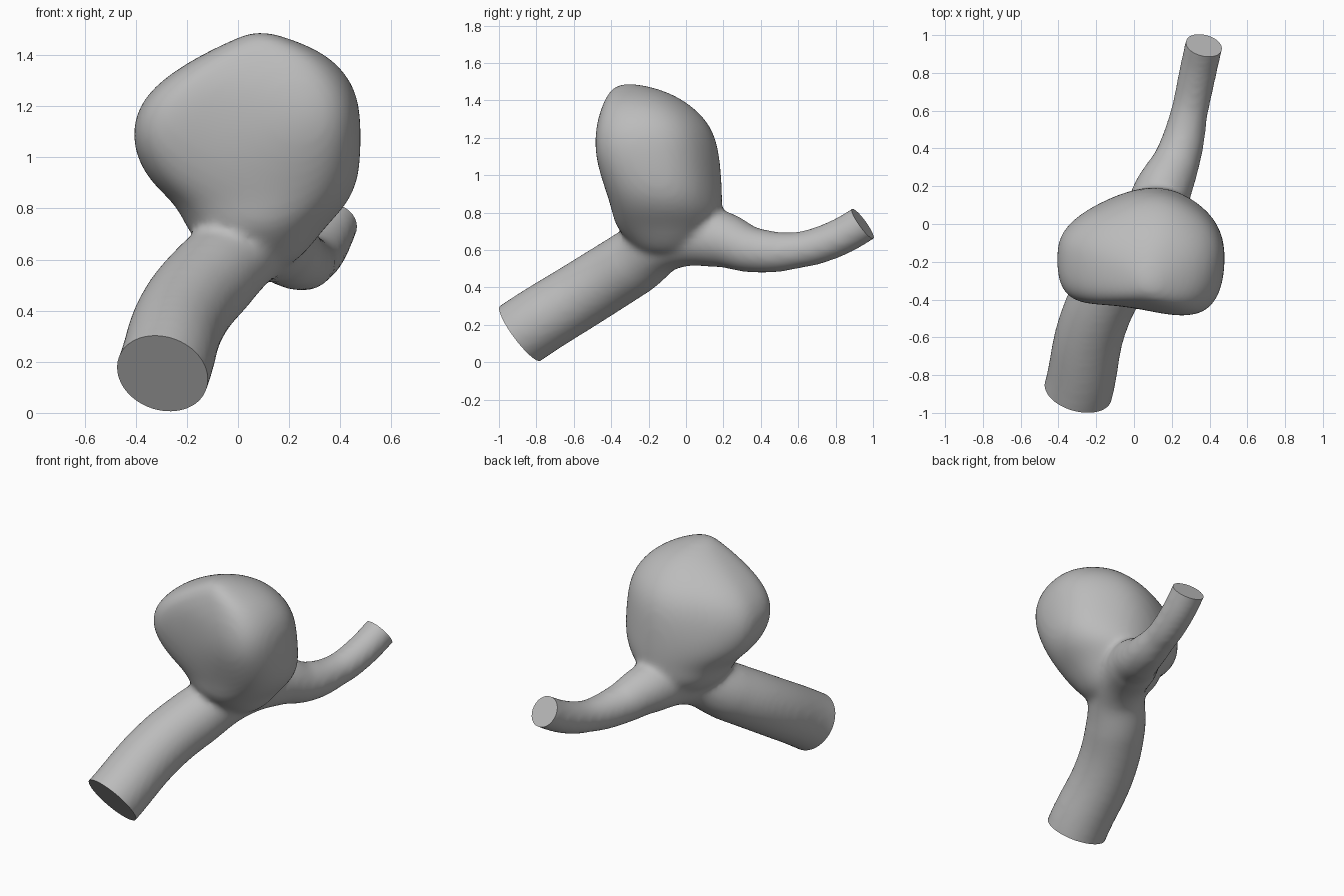
import bpy, bmesh, math
from mathutils import Vector

cube = bpy.data.objects.get("Cube")
if cube:
    bpy.data.objects.remove(cube)

grey = bpy.data.materials.new("plain grey")
grey.use_nodes = True
colour = (0.5, 0.5, 0.5, 1)
grey.diffuse_color = colour
grey.node_tree.nodes["Principled BSDF"].inputs["Base Color"].default_value = colour


def link(name, data):
    obj = bpy.data.objects.new(name, data)
    bpy.context.collection.objects.link(obj)
    return obj


def baked(obj):
    """Mesh of an object with its modifiers applied."""
    deps = bpy.context.evaluated_depsgraph_get()
    deps.update()
    return bpy.data.meshes.new_from_object(obj.evaluated_get(deps))


# Vessel: one tapering tube, running past both cut ends
path = [(-0.345, -1.04, 0.04, .185), (-0.295, -0.885, 0.155, .185), (-0.215, -0.52, 0.385, .182),
        (-0.1, -0.29, 0.53, .18), (0.04, -0.1, 0.655, .165), (0.15, 0.17, 0.66, .155),
        (0.235, 0.36, 0.6, .122), (0.295, 0.6, 0.6, .098), (0.335, 0.79, 0.655, .1),
        (0.37, 0.945, 0.74, .101), (0.4, 1.06, 0.82, .101)]
curve = bpy.data.curves.new("vessel_path", 'CURVE')
curve.dimensions = '3D'
curve.bevel_depth = 1
curve.bevel_resolution = 8
curve.use_fill_caps = True
spline = curve.splines.new('BEZIER')
spline.bezier_points.add(len(path) - 1)
for point, (x, y, z, r) in zip(spline.bezier_points, path):
    point.co = (x, y, z)
    point.radius = r
    point.handle_left_type = point.handle_right_type = 'AUTO'
vessel = link("vessel_path", curve)

# Sac: one rounded outline, fitted to the width and depth of each level
outline = [(-1, 0), (-.97, .28), (-.75, .58), (-.4, .8), (-.08, .97), (.25, 1), (.55, .85), (.84, .57),
           (.98, .22), (1, -.15), (.96, -.6), (.78, -.96), (.42, -1), (.05, -.89), (-.35, -.8),
           (-.76, -.8), (-.95, -.6), (-1, -.3)]
# height, x from, x to, y from, y to, roundness
levels = [(.56, .0, .2, -.22, .02, 1), (.65, -.15, .29, -.32, .13, 1), (.73, -.21, .35, -.39, .19, .9),
          (.81, -.24, .43, -.41, .2, .7), (.9, -.345, .475, -.44, .2, .45), (1.0, -.4, .485, -.47, .195, .2),
          (1.1, -.415, .485, -.49, .185, 0), (1.2, -.39, .48, -.495, .165, 0), (1.3, -.31, .45, -.485, .115, .2),
          (1.4, -.15, .36, -.45, .0, .4), (1.46, -.02, .22, -.41, -.13, .8), (1.49, .05, .12, -.35, -.27, 1)]
bm = bmesh.new()
rings = []
for z, x0, x1, y0, y1, roundness in levels:
    ring = []
    for x, y in outline:
        flat = Vector((x, y))
        flat = flat.lerp(flat.normalized(), roundness)
        ring.append(bm.verts.new(((x0 + x1) / 2 + flat.x * (x1 - x0) / 2,
                                  (y0 + y1) / 2 + flat.y * (y1 - y0) / 2, z)))
    rings.append(ring)
for low, high in zip(rings, rings[1:]):
    for i in range(len(low)):
        bm.faces.new((low[i], low[i - 1], high[i - 1], high[i]))
bm.faces.new(rings[0])
bm.faces.new(rings[-1])
bmesh.ops.recalc_face_normals(bm, faces=bm.faces)
sac_mesh = bpy.data.meshes.new("sac")
bm.to_mesh(sac_mesh)
bm.free()
sac = link("sac", sac_mesh)
sac.modifiers.new("round", 'SUBSURF').levels = 2

# Fuse both shapes into one skin and soften the joins
bm = bmesh.new()
for part in (vessel, sac):
    bm.from_mesh(baked(part))
    bpy.data.objects.remove(part)
bmesh.ops.remove_doubles(bm, verts=bm.verts, dist=0.0005)
skin = bpy.data.meshes.new("vessel_with_sac")
bm.to_mesh(skin)
bm.free()
body = link("vessel_with_sac", skin)
remesh = body.modifiers.new("fuse", 'REMESH')
remesh.mode = 'VOXEL'
remesh.voxel_size = 0.018
soften = body.modifiers.new("soften", 'SMOOTH')
soften.factor = 0.5
soften.iterations = 14
body.data = baked(body)
body.modifiers.clear()

# Flat cut ends
bm = bmesh.new()
bm.from_mesh(body.data)
for centre, normal in (((-0.3, -0.885, 0.155), (-.22, -.78, -.58)), ((0.37, 0.945, 0.74), (.2, .79, .57))):
    cut = bmesh.ops.bisect_plane(bm, geom=bm.verts[:] + bm.edges[:] + bm.faces[:], plane_co=centre,
                                 plane_no=Vector(normal).normalized(), clear_outer=True)
    edges = [e for e in cut["geom_cut"] if isinstance(e, bmesh.types.BMEdge)]
    bmesh.ops.contextual_create(bm, geom=edges)
bmesh.ops.recalc_face_normals(bm, faces=bm.faces)
bm.to_mesh(body.data)
bm.free()
body.data.materials.clear()
body.data.materials.append(grey)
bpy.context.view_layer.objects.active = body
body.select_set(True)
bpy.ops.object.shade_smooth_by_angle(angle=math.radians(40))
